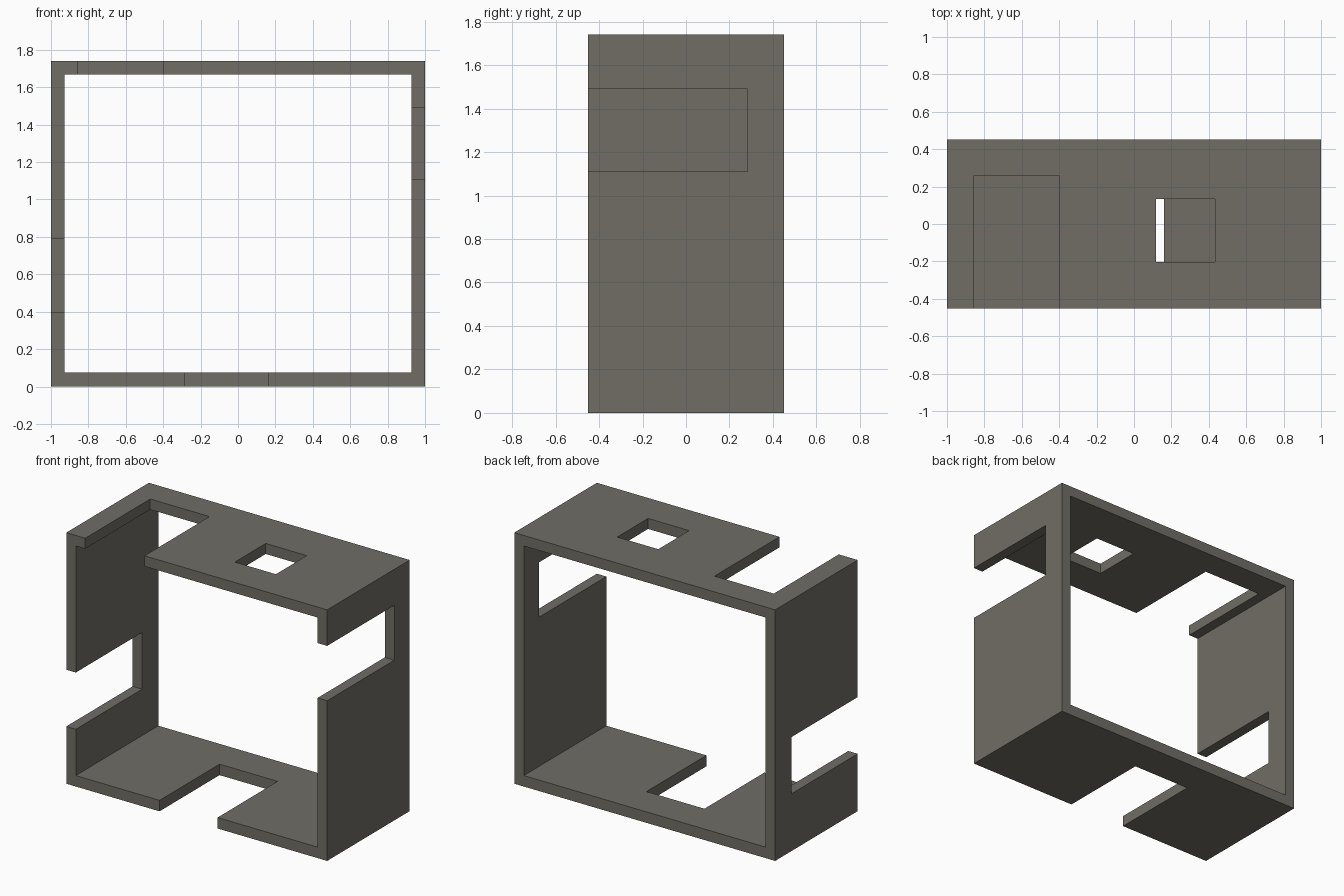
import bpy

if "Cube" in bpy.data.objects:
    bpy.data.objects.remove(bpy.data.objects["Cube"])

W, D, H, T = 1.0, 0.452, 1.74, 0.073   # half width, half depth, height, wall
O = 0.05                               # cutter overshoot


def box(name, x, y, z):
    """Box spanning the given (min, max) ranges."""
    bpy.ops.mesh.primitive_cube_add(size=1, location=[sum(r) / 2 for r in (x, y, z)])
    ob = bpy.context.object
    ob.name = name
    ob.scale = [r[1] - r[0] for r in (x, y, z)]
    bpy.ops.object.transform_apply(location=True, rotation=False, scale=True)
    return ob


# Outer block that becomes the hollow frame
frame = box("open_frame", (-W, W), (-D, D), (0, H))
front = -D - O

cutters = [
    # Main opening, front to back
    box("opening_cutter", (-W + T, W - T), (front, D + O), (T + 0.003, H - T)),
    # Slots open to the front in the four walls
    box("top_slot_cutter", (-0.855, -0.40), (front, 0.26), (H - T - O, H + O)),
    box("bottom_slot_cutter", (-0.285, 0.16), (front, 0.205), (-O, T + O)),
    box("right_slot_cutter", (W - T - O, W + O), (front, 0.283), (1.11, 1.49)),
    box("left_slot_cutter", (-W - O, -W + T + O), (front, 0.275), (0.397, 0.79)),
    # Square hole in the top wall
    box("top_hole_cutter", (0.118, 0.433), (-0.203, 0.135), (H - T - O, H + O)),
]

bpy.context.view_layer.objects.active = frame
for c in cutters:
    c.hide_render = True
    m = frame.modifiers.new(c.name, 'BOOLEAN')
    m.operation = 'DIFFERENCE'
    m.solver = 'EXACT'
    m.object = c
    bpy.ops.object.modifier_apply(modifier=m.name)
for c in cutters:
    bpy.data.objects.remove(c)

# Single warm grey colour
mat = bpy.data.materials.new("warm_grey")
mat.diffuse_color = (0.16, 0.155, 0.13, 1)
mat.use_nodes = True
mat.node_tree.nodes["Principled BSDF"].inputs["Base Color"].default_value = mat.diffuse_color
frame.data.materials.clear()
frame.data.materials.append(mat)
